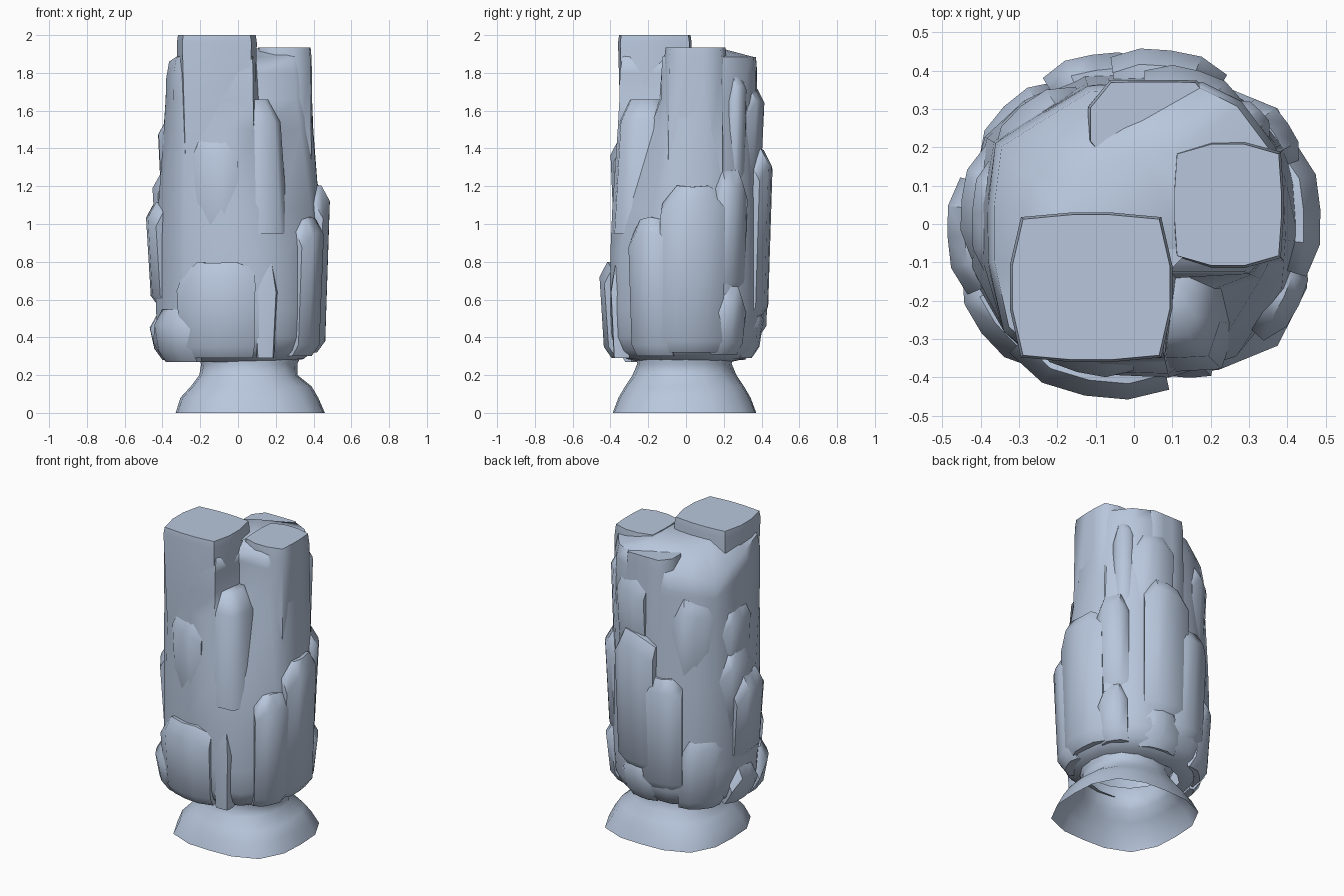
import bpy, bmesh, math, random

if "Cube" in bpy.data.objects:
    bpy.data.objects.remove(bpy.data.objects["Cube"])

random.seed(4)
stone = bpy.data.materials.new("blue_grey_stone")
stone.diffuse_color = (0.48, 0.57, 0.72, 1)
stone.use_nodes = True
stone.node_tree.nodes["Principled BSDF"].inputs["Base Color"].default_value = stone.diffuse_color


def loft(name, rings, cap_bottom=True, cap_top=True, angle=40):
    """Skin a stack of rings with equal point counts."""
    bm = bmesh.new()
    vs = [[bm.verts.new(p) for p in r] for r in rings]
    n = len(rings[0])
    for a, b in zip(vs, vs[1:]):
        for i in range(n):
            j = (i + 1) % n
            bm.faces.new((a[i], a[j], b[j], b[i]))
    if cap_bottom:
        bm.faces.new(vs[0][::-1])
    if cap_top:
        bm.faces.new(vs[-1])
    bmesh.ops.triangulate(bm, faces=[f for f in bm.faces if len(f.verts) > 4])
    bmesh.ops.recalc_face_normals(bm, faces=bm.faces)
    me = bpy.data.meshes.new(name)
    bm.to_mesh(me)
    bm.free()
    me.materials.append(stone)
    ob = bpy.data.objects.new(name, me)
    bpy.context.collection.objects.link(ob)
    bpy.ops.object.select_all(action='DESELECT')
    ob.select_set(True)
    bpy.context.view_layer.objects.active = ob
    bpy.ops.object.shade_smooth_by_angle(angle=math.radians(angle))


def oval(a, rx, ry, power=2.0):
    """Point on a superellipse in the direction of angle a."""
    c, s = math.cos(a), math.sin(a)
    r = (abs(c / rx) ** power + abs(s / ry) ** power) ** (-1 / power)
    return r * c, r * s


# flared hollow foot, squarish at the rim: height, centre x, half width, half depth
N = 16
rings = []
for z, cx, rx, ry in [(0, .065, .395, .38), (.08, .06, .365, .35), (.14, .07, .32, .315),
                      (.20, .055, .26, .275), (.26, .06, .255, .25), (.36, .06, .3, .28)]:
    rings.append([])
    for i in range(N):
        x, y = oval(i * math.tau / N, rx, ry, 3.1 - 4 * min(z, .22))
        rings[-1].append((cx + x, y - .008, z))
loft("flared_foot", rings, False, False, 60)

# main trunk: notched upper section blending down into a plump oval
UPPER = [(.10, -.13), (.30, -.13), (.38, -.04), (.39, .10), (.37, .20), (.28, .32),
         (.18, .37), (.03, .37), (-.12, .36), (-.25, .28), (-.36, .21), (-.38, .05),
         (-.38, -.10), (-.34, -.28), (-.28, -.33), (-.08, -.35), (.08, -.35)]
rings = []
for z, t, s in [(.27, 0, .6), (.285, 0, .78), (.33, 0, .91), (.40, 0, .98), (.55, 0, 1),
                (.85, 0, 1), (1.08, .2, 1), (1.5, .7, .99), (1.66, .95, 1),
                (1.80, 1, 1), (1.885, 1, .96), (1.93, 1, .5)]:
    ring = []
    for i, (ux, uy) in enumerate(UPPER):
        flute = 1 - .02 * (i % 2) * (1 - t)
        lx, ly = oval(math.atan2(uy, ux), .445 * flute, .405 * flute, 2.3)
        drop = .36 * max(0, s * (uy - ux) - .2) if z > 1.7 else 0
        ring.append((s * (lx + (ux - lx) * t), s * (ly + (uy - ly) * t), z - drop))
    rings.append(ring)
loft("trunk", rings, False, True, 60)


def pillar(name, cx, cy, rx, ry, z0, z1, foot_scale=1.0, top_scale=.96, soft=.06):
    """Rounded-square column with a softened top."""
    base = [oval((i + .5) * math.tau / 12, rx, ry, 7) for i in range(12)]
    loft(name, [[(cx + x * s, cy + y * s, z) for x, y in base]
                for z, s in ((z0, foot_scale), (z1 - soft, 1), (z1, top_scale))], angle=70)


pillar("front_pillar", -.112, -.165, .212, .195, 1.3, 2.0, .9, .97, .04)
pillar("front_shoulder", .06, -.21, .165, .14, .95, 1.66, 1.25, .6, .12)
pillar("side_pillar", .245, .05, .145, .165, 1.1, 1.935, 1.06)
pillar("back_pillar", .05, .26, .17, .115, 1.0, 1.885, 1.05)
pillar("front_rib", .145, -.34, .065, .06, .29, .86, .7, .4, .22)


def slab(name, deg0, deg1, z0, z1, s):
    """Split bark plate on the outer outline with thin edges and a ragged top."""
    n = 5
    rag = [random.uniform(0, .04) for _ in range(n)]
    rag[0] += .09
    rag[-1] += .05
    rings = []
    for z, k, top in ((z0, s - .14, 0), (z0 + .06, s - .05, 0),
                      (z1 - .08, s, 1), (z1, s - .09, 1)):
        outer, inner = [], []
        for i in range(n):
            x, y = oval(math.radians(deg0 + (deg1 - deg0) * i / (n - 1)), .487, .458, 2.25)
            e = k - (.045 if i in (0, n - 1) else 0)
            zz = z - rag[i] * top
            outer.append((x * e, y * e, zz))
            inner.append((x * .72, y * .72, zz))
        rings.append(outer + inner[::-1])
    loft(name, rings, angle=50)


for row in [
    ("left_slab", 165, 203, .56, 1.12, 1),
    ("left_upper_slab", 152, 192, .7, 1.30, .93),
    ("left_tall_slab", 152, 201, .9, 1.56, .87),
    ("left_foot_bulge", 195, 236, .27, .58, .99),
    ("left_heel", 162, 196, .28, .56, .96),
    ("front_foot_bulge", 226, 282, .29, .82, 1),
    ("front_tall_slab", 228, 270, .75, 1.48, .88),
    ("right_front_slab", 318, 350, .30, 1.06, .97),
    ("right_slab", 343, 386, .32, 1.22, 1),
    ("right_back_block", 380, 405, .31, .69, .96),
    ("right_back_slab", 380, 406, .63, 1.3, .97),
    ("corner_slab", 393, 411, .88, 1.82, .9),
    ("back_foot", 415, 455, .29, .6, .9),
    ("back_slab", 418, 458, .5, 1.40, 1),
    ("back_tall_slab", 408, 446, 1.1, 1.74, .92),
    ("back_left_slab", 446, 482, .4, 1.17, .98),
    ("back_left_tall_slab", 473, 514, .9, 1.66, .87),
    ("back_left_foot", 478, 518, .28, .8, .93),
]:
    slab(*row)
